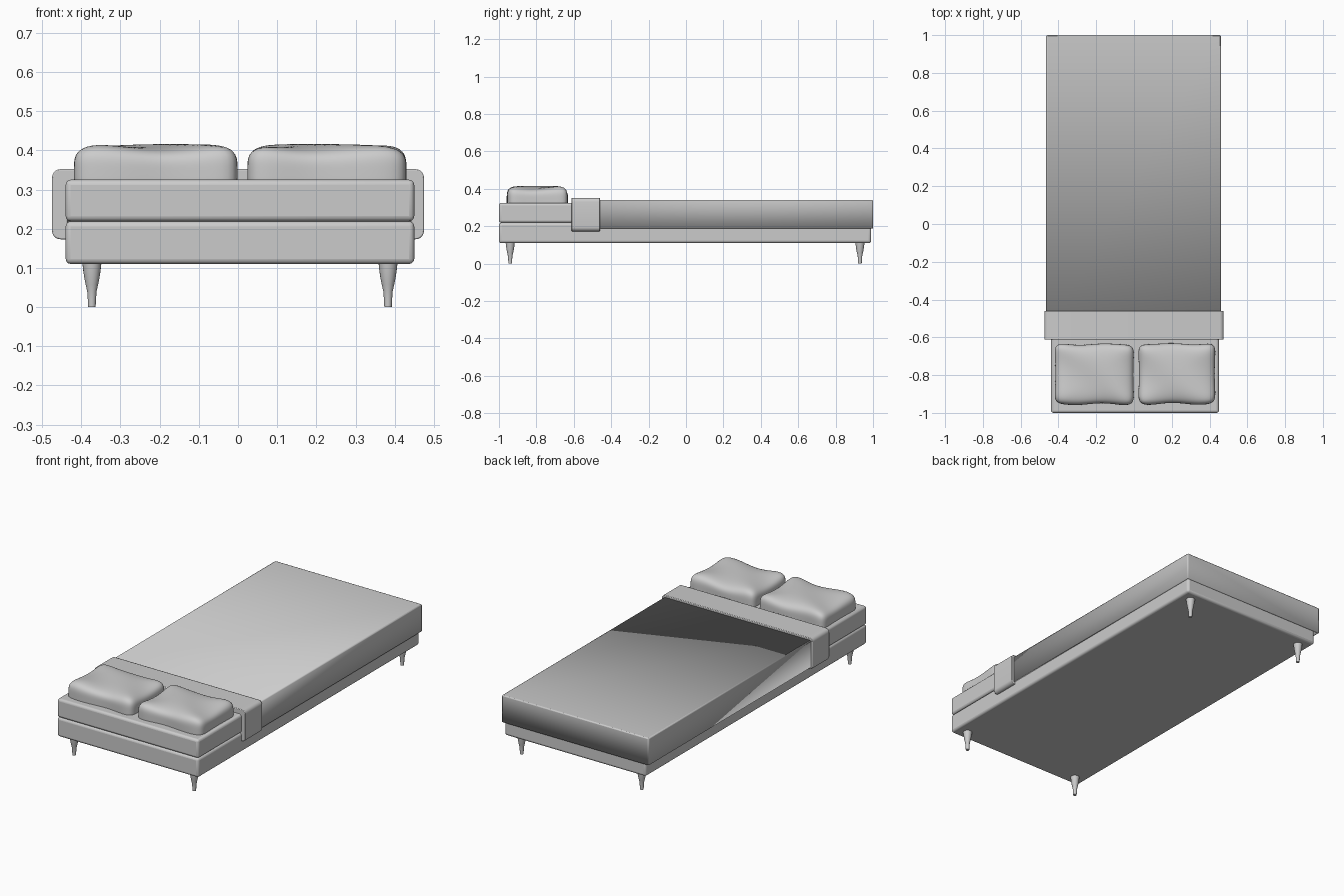
import bpy, bmesh, math

if "Cube" in bpy.data.objects:
    bpy.data.objects.remove(bpy.data.objects["Cube"])


def finish(name, bm, bevel=0.0, segments=3, angle=40):
    bmesh.ops.recalc_face_normals(bm, faces=bm.faces)
    mesh = bpy.data.meshes.new(name)
    bm.to_mesh(mesh)
    bm.free()
    obj = bpy.data.objects.new(name, mesh)
    bpy.context.collection.objects.link(obj)
    if bevel:
        mod = obj.modifiers.new("bevel", "BEVEL")
        mod.width, mod.segments = bevel, segments
        mod.limit_method, mod.angle_limit = "ANGLE", math.radians(40)
    bpy.ops.object.select_all(action="DESELECT")
    obj.select_set(True)
    bpy.context.view_layer.objects.active = obj
    bpy.ops.object.shade_smooth_by_angle(angle=math.radians(angle))
    return obj


def box_bm(lo, hi):
    bm = bmesh.new()
    bmesh.ops.create_cube(bm, size=1)
    for v in bm.verts:
        v.co = [a + (b - a) * (c + 0.5) for a, b, c in zip(lo, hi, v.co)]
    return bm


# Base and mattress
finish("bed_base", box_bm((-0.44, -1, 0.11), (0.45, 0.99, 0.219)), 0.013)
finish("mattress", box_bm((-0.44, -1, 0.219), (0.45, 0.99, 0.325)), 0.013)

# Blanket: thin cover, open underneath and at the pillow end
bm = box_bm((-0.465, -0.56, 0.187), (0.46, 1.0, 0.34))
bm.normal_update()
bmesh.ops.delete(bm, geom=[f for f in bm.faces if f.normal.z < -0.9 or f.normal.y < -0.9],
                 context="FACES_ONLY")
blanket = finish("blanket", bm, 0.006, 2)
solid = blanket.modifiers.new("thickness", "SOLIDIFY")
solid.thickness, solid.offset = 0.009, -1

# Folded blanket band: U-shaped profile swept along the bed
bm = bmesh.new()
outline = [(-0.475, 0.173), (-0.475, 0.352), (0.475, 0.352), (0.475, 0.173),
           (0.442, 0.173), (0.442, 0.32), (-0.435, 0.32), (-0.435, 0.173)]
face = bm.faces.new([bm.verts.new((x, -0.612, z)) for x, z in outline])
sweep = bmesh.ops.extrude_face_region(bm, geom=[face])
for v in sweep["geom"]:
    if isinstance(v, bmesh.types.BMVert):
        v.co.y = -0.46
# Round the long edges more than the end faces
long_edges = [e for e in bm.edges if abs(e.verts[0].co.y - e.verts[1].co.y) > 0.1
              and abs(e.verts[0].co.x) > 0.47]
bmesh.ops.bevel(bm, geom=long_edges, offset=0.022, segments=5, profile=0.5,
                affect="EDGES")
finish("blanket_fold", bm, 0.003, 2)


# Pillows: rounded boxes with pulled-in sides and raised corners
def pillow(name, cx, cy, hx, hy, phase):
    bm = bmesh.new()
    bmesh.ops.create_cube(bm, size=2)
    bmesh.ops.subdivide_edges(bm, edges=bm.edges[:], cuts=19, use_grid_fill=True)
    for vert in bm.verts:
        u, v, w = vert.co
        plan = (abs(u) ** 8 + abs(v) ** 8) ** (1 / 8)
        n = (plan ** 4 + abs(w) ** 4) ** 0.25
        u, v, w = u / n, v / n, w / n
        x = hx * u * (1 - 0.04 * (1 - v * v))
        y = hy * v * (1 - 0.05 * (1 - u * u)) + 0.004 * math.sin(5 * u + phase)
        z = 0.342 + 0.07 * w
        if w > 0:
            z += w * (0.022 * u * u * v * v + 0.004 * math.sin(4 * u + 3 * v + phase))
        vert.co = (cx + x, cy + y, z)
    finish(name, bm, angle=60)


pillow("left_pillow", -0.21, -0.795, 0.215, 0.166, 0.5)
pillow("right_pillow", 0.227, -0.793, 0.209, 0.166, 2.2)


# Legs: turned tapered profile
def leg(name, cx, cy):
    profile = [(0.0095, 0), (0.0105, 0.02), (0.012, 0.04), (0.016, 0.058),
               (0.0195, 0.075), (0.022, 0.092), (0.0245, 0.114)]
    bm = bmesh.new()
    sides = 20
    rings = [[bm.verts.new((cx + r * math.cos(math.tau * i / sides),
                            cy + r * math.sin(math.tau * i / sides), z))
              for i in range(sides)] for r, z in profile]
    for a, b in zip(rings, rings[1:]):
        for i in range(sides):
            j = (i + 1) % sides
            bm.faces.new((a[i], a[j], b[j], b[i]))
    bm.faces.new(rings[0])
    bm.faces.new(rings[-1])
    finish(name, bm)


for side, x in (("left", -0.373), ("right", 0.383)):
    for end, y in (("front", -0.94), ("back", 0.93)):
        leg(f"{end}_{side}_leg", x, y)
